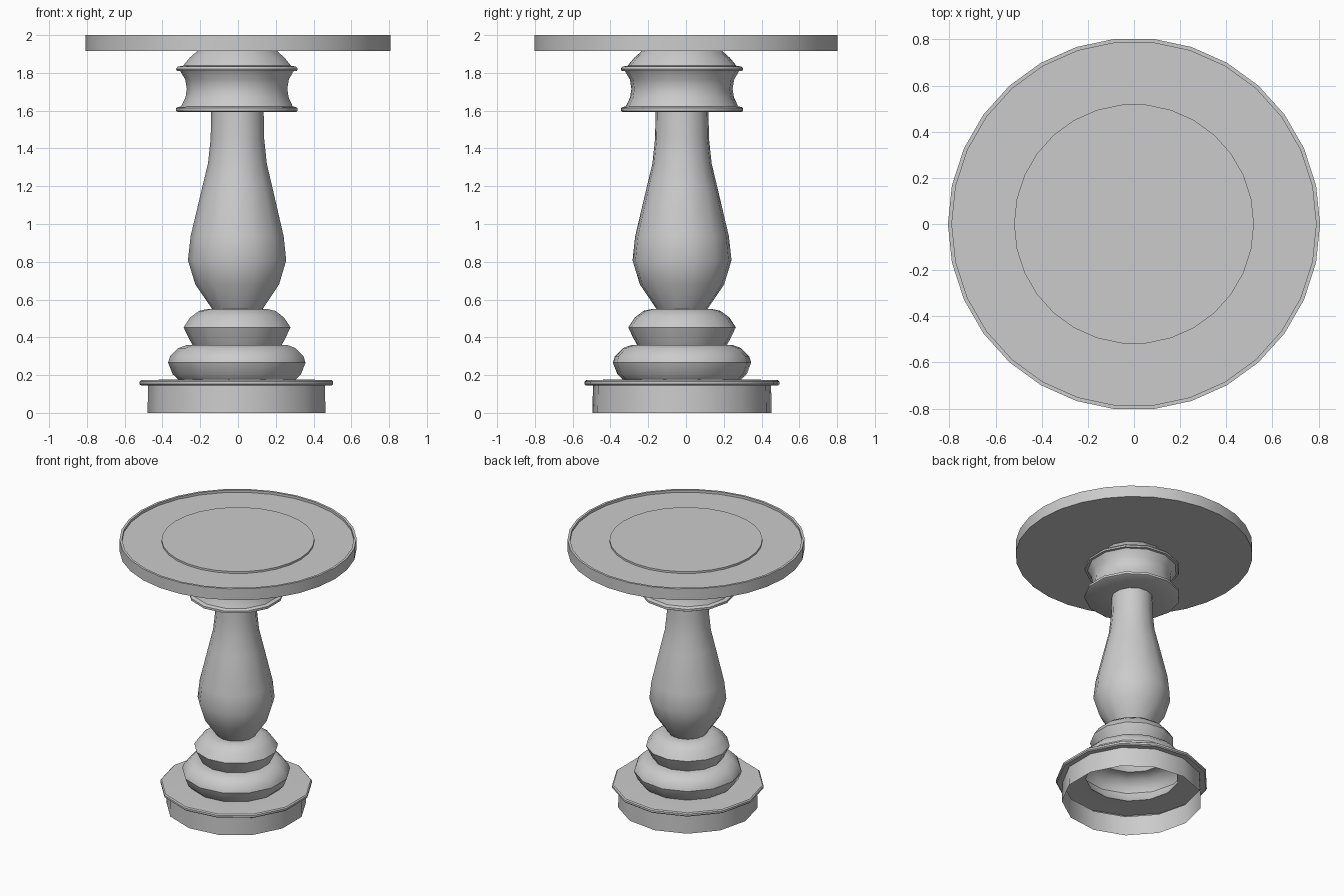
import bpy
from math import sin, cos, pi

if "Cube" in bpy.data.objects:
    bpy.data.objects.remove(bpy.data.objects["Cube"])


def lathe(name, profile, sides, center=(0, 0), start=0.0, caps=False):
    """Revolve (radius, height) points, listed bottom to top, into a faceted surface."""
    verts, faces = [], []
    for r, z in profile:
        for j in range(sides):
            a = start + 2 * pi * j / sides
            verts.append((center[0] + r * cos(a), center[1] + r * sin(a), z))
    rings = len(profile)
    for i in range(rings - 1):
        for j in range(sides):
            k = (j + 1) % sides
            faces.append((i * sides + j, i * sides + k,
                          (i + 1) * sides + k, (i + 1) * sides + j))
    if caps:
        faces.append(tuple(reversed(range(sides))))
        faces.append(tuple(range((rings - 1) * sides, rings * sides)))
    mesh = bpy.data.meshes.new(name)
    mesh.from_pydata(verts, [], faces)
    obj = bpy.data.objects.new(name, mesh)
    bpy.context.collection.objects.link(obj)
    bpy.ops.object.select_all(action='DESELECT')
    obj.select_set(True)
    bpy.context.view_layer.objects.active = obj
    bpy.ops.object.shade_smooth_by_angle(angle=0.61)
    return obj


# Pedestal sections: each one begins where the one below ends; open underneath
sections = {
    # hollow foot with a thin overhanging rim
    "foot": [(.478, 0), (.475, .145), (.512, .145), (.52, .152), (.52, .166),
             (.512, .173), (.40, .176), (.315, .176)],
    # two stacked rounded rings
    "lower_ring": [(.315, .176), (.345, .205), (.369, .266), (.358, .30),
                   (.315, .343), (.268, .36), (.24, .36)],
    "upper_ring": [(.24, .36), (.262, .40), (.287, .453), (.252, .505),
                   (.205, .54), (.165, .549), (.135, .549)],
    # vase-shaped stem
    "stem": [(.135, .549), (.225, .68), (.264, .808), (.25, .935), (.187, 1.2),
             (.158, 1.32), (.144, 1.45), (.141, 1.592)],
    # waisted collar between two flanges, tapering into the top
    "collar": [(.141, 1.592), (.315, 1.592), (.326, 1.598), (.326, 1.614),
               (.315, 1.62), (.30, 1.622), (.277, 1.67), (.27, 1.715),
               (.278, 1.765), (.305, 1.81), (.322, 1.811), (.327, 1.821),
               (.318, 1.833), (.29, 1.838), (.255, 1.88), (.215, 1.915)],
}
for name, profile in sections.items():
    lathe(name, profile, 13, center=(-.001, -.021), start=pi)

# Round table top: raised outer lip and a raised central disc
lathe("table_top", [(.807, 1.915), (.807, 2.0), (.79, 2.0), (.79, 1.982),
                    (.52, 1.982), (.52, 1.996)], 30, caps=True)
